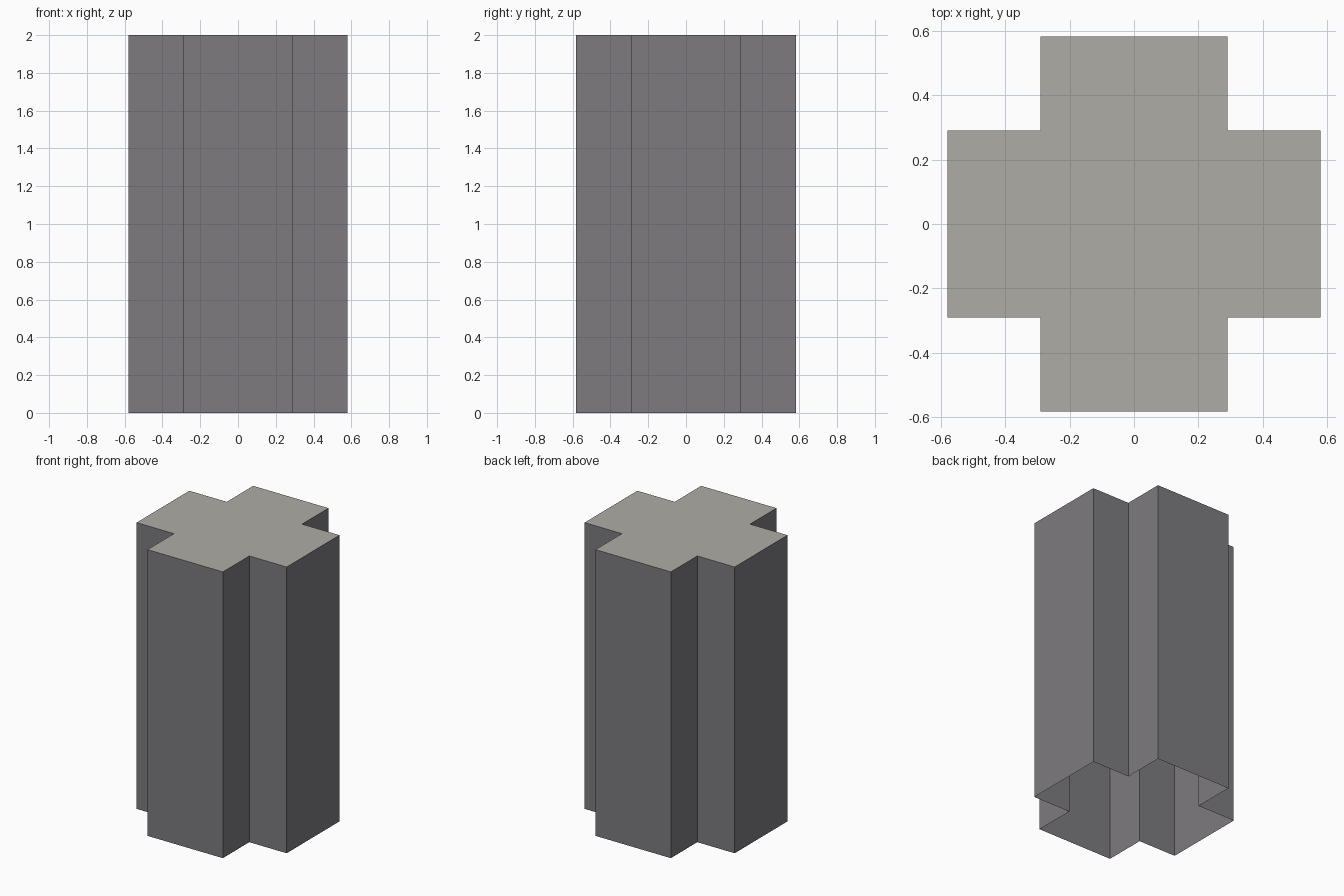
import bpy, bmesh

if "Cube" in bpy.data.objects:
    bpy.data.objects.remove(bpy.data.objects["Cube"])

# Plus-shaped tower: open-bottomed wall shell with a flat lighter roof
AX, AY = 0.58, 0.583   # reach of the arms
H = 0.291              # half width of the arms
TOP = 2.0

OUTLINE = [(AX, -H), (AX, H), (H, H), (H, AY), (-H, AY), (-H, H),
           (-AX, H), (-AX, -H), (-H, -H), (-H, -AY), (H, -AY), (H, -H)]


def material(name, rgb):
    m = bpy.data.materials.new(name)
    m.diffuse_color = (*rgb, 1.0)
    m.use_nodes = True
    m.node_tree.nodes["Principled BSDF"].inputs["Base Color"].default_value = m.diffuse_color
    return m


def add_object(name, bm, mat):
    mesh = bpy.data.meshes.new(name)
    bm.to_mesh(mesh)
    bm.free()
    mesh.materials.append(mat)
    bpy.context.collection.objects.link(bpy.data.objects.new(name, mesh))


# Walls, one flat face per side
bm = bmesh.new()
low = [bm.verts.new((x, y, 0)) for x, y in OUTLINE]
high = [bm.verts.new((x, y, TOP)) for x, y in OUTLINE]
for i in range(len(OUTLINE)):
    j = (i + 1) % len(OUTLINE)
    bm.faces.new((low[i], low[j], high[j], high[i]))
add_object("walls", bm, material("dark grey wall", (0.205, 0.198, 0.209)))

# Roof: centre square plus four arms
bm = bmesh.new()
rim = [bm.verts.new((x, y, TOP)) for x, y in OUTLINE]
bm.faces.new([rim[k] for k in (11, 2, 5, 8)])
for a in (11, 2, 5, 8):
    bm.faces.new([rim[(a + k) % 12] for k in range(4)])
add_object("roof", bm, material("warm light grey roof", (0.43, 0.413, 0.381)))
